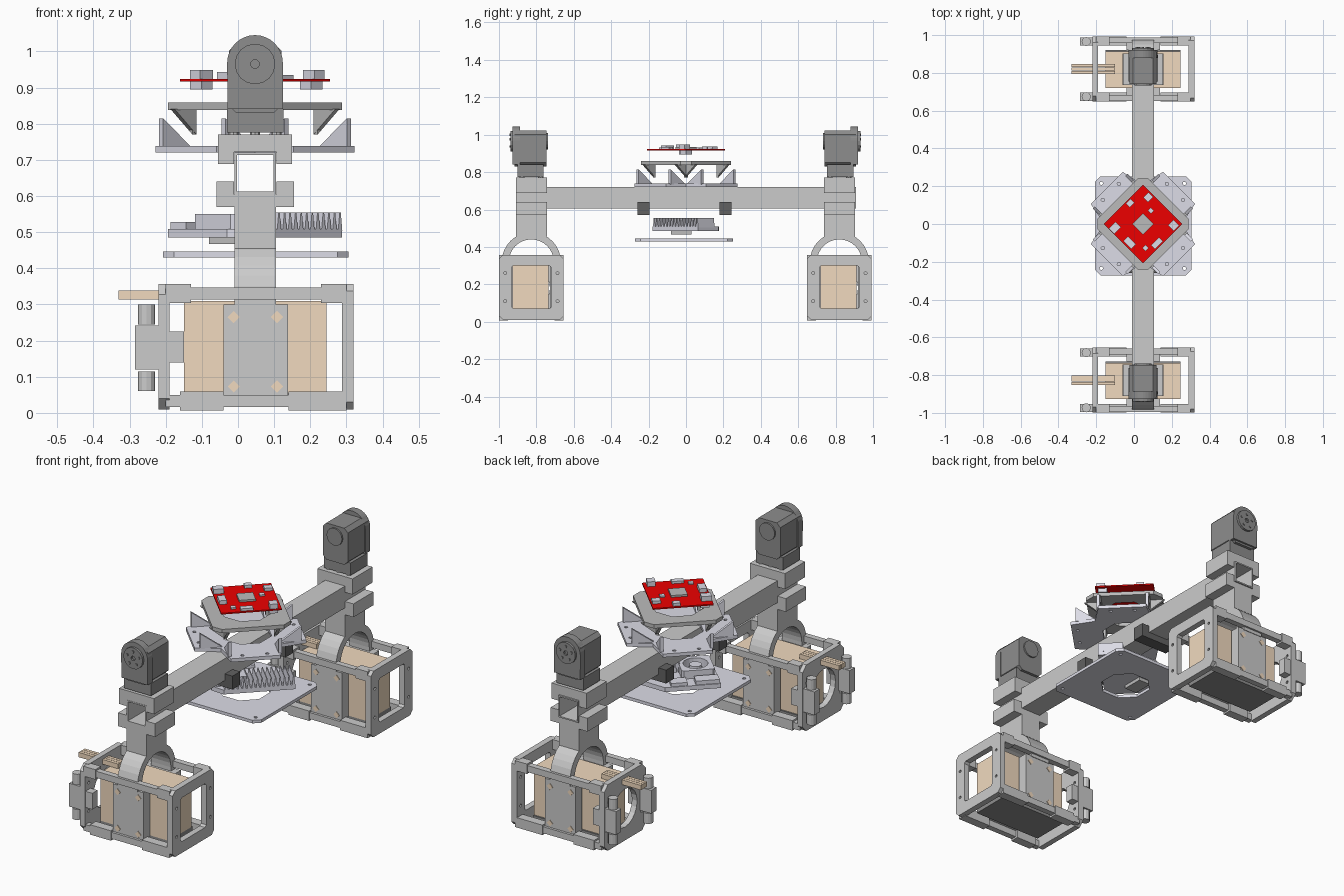
import bpy, math
from mathutils import Matrix, Vector

if "Cube" in bpy.data.objects:
    bpy.data.objects.remove(bpy.data.objects["Cube"])

CX = 0.047  # centre line of the beam and the tray stack


def mat(name, rgb):
    m = bpy.data.materials.new(name)
    m.diffuse_color = (*rgb, 1)
    m.use_nodes = True
    m.node_tree.nodes["Principled BSDF"].inputs["Base Color"].default_value = m.diffuse_color
    return m


TAN = mat("tan", (0.88, 0.70, 0.52))
RED = mat("red", (0.85, 0.0, 0.0))
PALE = mat("pale", (0.72, 0.72, 0.80))
DARK = mat("dark", (0.27, 0.27, 0.27))
BLACK = mat("black", (0.12, 0.12, 0.12))
STEEL = mat("steel", (0.5, 0.5, 0.5))

# Local-to-world axes for extruded profiles
XY = Matrix.Identity(4)
YZ = Matrix(((0, 0, 1, 0), (1, 0, 0, 0), (0, 1, 0, 0), (0, 0, 0, 1)))
XZ = Matrix(((1, 0, 0, 0), (0, 0, -1, 0), (0, 1, 0, 0), (0, 0, 0, 1)))
TURN = Matrix.Translation((CX, 0, 0)) @ Matrix.Rotation(math.pi / 4, 4, 'Z')


def finish(name, mesh, m, mtx):
    for p in mesh.polygons:
        p.use_smooth = False
    ob = bpy.data.objects.new(name, mesh)
    bpy.context.collection.objects.link(ob)
    ob.matrix_world = mtx
    mesh.materials.clear()
    if m:
        mesh.materials.append(m)
    return ob


def box(name, x, y, z, m=None, mtx=XY):
    v = [(a, b, c) for a in x for b in y for c in z]
    f = [(0, 1, 3, 2), (4, 6, 7, 5), (0, 4, 5, 1), (2, 3, 7, 6), (0, 2, 6, 4), (1, 5, 7, 3)]
    me = bpy.data.meshes.new(name)
    me.from_pydata(v, [], f)
    return finish(name, me, m, mtx)


def prism(name, loops, lo, hi, axes=XY, m=None, mtx=XY):
    """Extrude an outline (first loop) with holes (other loops) from lo to hi."""
    cu = bpy.data.curves.new(name, 'CURVE')
    cu.dimensions, cu.fill_mode, cu.extrude = '2D', 'BOTH', abs(hi - lo) / 2
    for loop in loops:
        s = cu.splines.new('POLY')
        s.points.add(len(loop) - 1)
        for p, (a, b) in zip(s.points, loop):
            p.co = (a, b, 0, 1)
        s.use_cyclic_u = True
    tmp = bpy.data.objects.new(name, cu)
    bpy.context.collection.objects.link(tmp)
    me = bpy.data.meshes.new_from_object(tmp.evaluated_get(bpy.context.evaluated_depsgraph_get()))
    bpy.data.objects.remove(tmp)
    shift = axes.to_3x3() @ Vector((0, 0, (lo + hi) / 2))
    if axes is XZ:
        shift = -shift
    return finish(name, me, m, mtx @ Matrix.Translation(shift) @ axes)


def ring(cx, cy, r, n=20, a0=0.0, a1=2 * math.pi):
    full = abs(a1 - a0 - 2 * math.pi) < 1e-6
    k = n if full else n - 1
    return [(cx + r * math.cos(a0 + (a1 - a0) * i / k), cy + r * math.sin(a0 + (a1 - a0) * i / k))
            for i in range(n)]


def rect(x0, x1, y0, y1, c=0.0):
    if not c:
        return [(x0, y0), (x1, y0), (x1, y1), (x0, y1)]
    return [(x0 + c, y0), (x1 - c, y0), (x1, y0 + c), (x1, y1 - c),
            (x1 - c, y1), (x0 + c, y1), (x0, y1 - c), (x0, y0 + c)]


# Hollow square beam
prism("beam", [rect(-0.01, 0.105, 0.605, 0.72), rect(-0.003, 0.098, 0.612, 0.713)], -0.91, 0.91, XZ)

for yc, out, side in ((-0.827, -1, "front"), (0.82, 1, "back")):
    T = Matrix.Translation((0, yc, 0))
    bolts = [ring(y, z, 0.008, 8) for y in (-0.14, 0.14) for z in (0.11, 0.26)]

    # Cage: end frames, rails, corner sleeves
    prism(side + "_cage_open_end", [rect(-0.172, 0.172, 0.01, 0.357, 0.02), rect(-0.107, 0.107, 0.07, 0.3, 0.01)]
          + bolts, 0.288, 0.32, YZ, None, T)
    prism(side + "_cage_round_end", [rect(-0.172, 0.172, 0.01, 0.357, 0.03), ring(0, 0.18, 0.1, 20)]
          + bolts, -0.22, -0.19, YZ, None, T)
    for sy in (-1, 1):
        for z, low in ((0.33, 0), (0.033, 1)):
            box(side + "_cage_rail", (-0.2, 0.3), sorted((sy * 0.137, sy * 0.168)), (z - 0.017, z + 0.017), None, T)
            for xs in (((-0.16, -0.04), (0.14, 0.3)) if low else ((-0.2, -0.13), (0.23, 0.3))):
                box(side + "_cage_sleeve", xs, sorted((sy * 0.125, sy * 0.172)), (z - 0.026, z + 0.026), None, T)
        # Hinge on the round end
        y0 = sorted((sy * 0.125, sy * 0.168))
        box(side + "_hinge_block", (-0.285, -0.22), y0, (0.12, 0.242), None, T)
        box(side + "_hinge_tab", (-0.2, -0.15), y0, (0.14, 0.225), None, T)
        for z in (0.06, 0.245):
            prism(side + "_hinge_knuckle", [ring(-0.253, sy * 0.146, 0.024, 12)], z, z + 0.055, XY, None, T)
        # Side clamp plate with bolt heads
        yp = sorted((sy * 0.1, sy * 0.155))
        box(side + "_clamp_plate", (-0.04, 0.138), yp, (0.05, 0.3), None, T)
        for x in (-0.012, 0.108):
            for z in (0.073, 0.265):
                prism(side + "_bolt", [ring(x, z, 0.017, 4)], *sorted((sy * 0.15, sy * 0.158)), XZ, TAN, T)
    box(side + "_cage_floor", (-0.15, 0.245), (-0.1, 0.1), (0.03, 0.055), DARK, T)

    # Battery block and leads
    box(side + "_battery", (-0.15, 0.245), (-0.1, 0.092), (0.055, 0.31), TAN, T)
    for dy in (-0.018, 0.0, 0.018):
        box(side + "_lead", (-0.33, -0.1), (dy - 0.008, dy + 0.008), (0.313, 0.338), TAN, T)

    # Arch over the battery and the post up to the beam
    arch = [(0.158, 0.295)] + ring(0, 0.32, 0.158, 17, 0, math.pi) + [(-0.158, 0.295), (-0.12, 0.295)]
    arch += ring(0, 0.32, 0.12, 17, math.pi, 0) + [(0.12, 0.295)]
    prism(side + "_arch", [arch], -0.01, 0.105, YZ, None, T)
    box(side + "_post", (-0.01, 0.105), (-0.083, 0.083), (0.455, 0.605), None, T)

    # Clamp halves around the beam
    prism(side + "_lower_clamp", [[(-0.06, 0.57), (0.155, 0.57), (0.155, 0.64), (0.106, 0.64), (0.106, 0.604),
                                   (-0.011, 0.604), (-0.011, 0.64), (-0.06, 0.64)]], -0.083, 0.083, XZ, None, T)
    prism(side + "_upper_clamp", [[(-0.055, 0.77), (0.15, 0.77), (0.15, 0.688), (0.106, 0.688),
                                   (0.106, 0.721), (-0.011, 0.721), (-0.011, 0.688), (-0.055, 0.688)]],
          -0.083, 0.083, XZ, None, T)
    for x in (-0.012, CX, 0.106):
        for dy in (-0.05, 0.05):
            prism(side + "_servo_screw", [ring(x, dy, 0.014, 8)], 0.77, 0.8, XY, None, T)

    # Servo: base, body, rounded face plate and round horn
    S = T @ Matrix.Scale(out, 4, (0, 1, 0))
    box(side + "_servo_base", (-0.03, 0.126), (-0.065, 0.075), (0.775, 0.84), DARK, S)
    prism(side + "_servo_body", [rect(-0.025, 0.12, 0.83, 1.022, 0.02)], -0.08, 0.09, XZ, DARK, S)
    face = [(-0.029, 0.84), (0.124, 0.84)] + ring(CX, 0.968, 0.077, 17, 0, math.pi)
    prism(side + "_servo_face", [face], 0.06, 0.1, XZ, DARK, S)
    prism(side + "_servo_horn", [ring(CX, 0.965, 0.056, 16), ring(CX, 0.965, 0.012, 10)], 0.1, 0.112, XZ, DARK, S)
    for x, z in ring(CX, 0.965, 0.035, 5, math.pi / 2, 2.5 * math.pi):
        prism(side + "_horn_screw", [ring(x, z, 0.007, 6)], 0.11, 0.116, XZ, DARK, S)
    prism(side + "_servo_back_hub", [ring(CX, 0.965, 0.045, 16)], -0.088, -0.08, XZ, DARK, S)

# Dark blocks under the beam
for y in (-0.228, 0.212):
    prism("beam_block", [[(-0.055, 0.57), (0.15, 0.57), (0.15, 0.64), (0.106, 0.64), (0.106, 0.604),
                          (-0.011, 0.604), (-0.011, 0.64), (-0.055, 0.64)]], y - 0.032, y + 0.032, XZ, BLACK)

# Lower tray: plate with four lobes; upper tray: frame under the board; both with mating gussets
outline, holes = [], []
for k in range(4):
    R = Matrix.Rotation(k * math.pi / 2, 2)
    outline += [tuple(R @ Vector(p)) for p in ((0.146, -0.146), (0.27, -0.12), (0.27, 0.12))]
    holes += [ring(*(R @ Vector((0.24, t))), 0.009, 8) for t in (-0.06, 0.06)]
oct_hole = ring(0, 0, 0.125, 8, math.pi / 8, 2.125 * math.pi)
prism("lower_tray", [outline, oct_hole] + holes, 0.72, 0.738, XY, PALE, TURN)
prism("upper_tray", [rect(-0.19, 0.19, -0.19, 0.19, 0.04), oct_hole], 0.838, 0.858, XY, STEEL, TURN)
for k in range(4):
    R = TURN @ Matrix.Rotation(k * math.pi / 2, 4, 'Z')
    for t in (-0.122, 0.122):
        prism("lower_gusset", [[(0.135, 0.735), (0.245, 0.735), (0.245, 0.815)]], t - 0.008, t + 0.008, XZ, PALE, R)
        prism("upper_gusset", [[(0.115, 0.84), (0.115, 0.77), (0.2, 0.84)]], t - 0.008, t + 0.008, XZ, STEEL, R)

# Circuit board with chips and connectors
box("circuit_board", (-0.147, 0.147), (-0.147, 0.147), (0.916, 0.923), RED, TURN)
box("main_chip", (-0.04, 0.04), (-0.04, 0.04), (0.923, 0.933), STEEL, TURN)
parts = ((-0.12, 0.09, 0.025, 0.02, 0.025), (0.11, -0.12, 0.02, 0.022, 0.025), (0.12, 0.08, 0.02, 0.018, 0.015),
         (-0.12, -0.02, 0.018, 0.03, 0.02), (-0.02, -0.125, 0.03, 0.015, 0.012), (0.03, 0.125, 0.018, 0.015, 0.015),
         (-0.08, -0.1, 0.012, 0.012, 0.008), (0.08, 0.02, 0.012, 0.012, 0.008))
for x, y, w, d, h in parts:
    box("connector", (x - w, x + w), (y - d, y + d), (0.923, 0.923 + h), PALE, TURN)
for x, y in ((-0.11, 0.1), (0.11, -0.11)):
    box("underside_connector", (x - 0.022, x + 0.022), (y - 0.022, y + 0.022), (0.895, 0.916), PALE, TURN)

# Bottom plate with chamfered corners and octagonal opening
corner = [ring(CX + sx * 0.22, sy * 0.225 - 0.01, 0.009, 8) for sx in (-1, 1) for sy in (-1, 1)]
prism("bottom_plate", [rect(-0.207, 0.305, -0.272, 0.252, 0.03),
                       ring(CX, -0.01, 0.125, 8, math.pi / 8, 2.125 * math.pi)] + corner, 0.43, 0.446, XY, PALE)

# Computer module, turned like the board: base, finned heat sink, fan housing
prism("module_base", [[(-0.13, -0.125), (0.216, -0.125), (0.216, 0.03), (0.09, 0.16), (-0.18, 0.16),
                       (-0.18, -0.07)]], 0.485, 0.508, XY, PALE, TURN)
box("module_socket", (-0.08, -0.01), (-0.08, 0.03), (0.467, 0.486), STEEL)
box("module_port", (-0.175, -0.06), (0.095, 0.155), (0.508, 0.528), PALE, TURN)
box("module_port", (-0.02, 0.06), (0.095, 0.155), (0.508, 0.525), PALE, TURN)
for i in range(16):
    u = -0.117 + i * 0.0217
    prism("heat_sink_fin", [[(u - 0.008, 0.505), (u + 0.008, 0.505), (u + 0.002, 0.555), (u - 0.002, 0.555)]],
          -0.125, -0.085 if i < 5 else 0.0, XZ, PALE, TURN)
prism("fan_housing", [rect(-0.165, -0.005, -0.08, 0.08, 0.01), ring(-0.085, 0, 0.06, 20)], 0.505, 0.55, XY, PALE, TURN)
prism("fan_hub", [ring(-0.085, 0, 0.03, 16)], 0.505, 0.545, XY, PALE, TURN)
